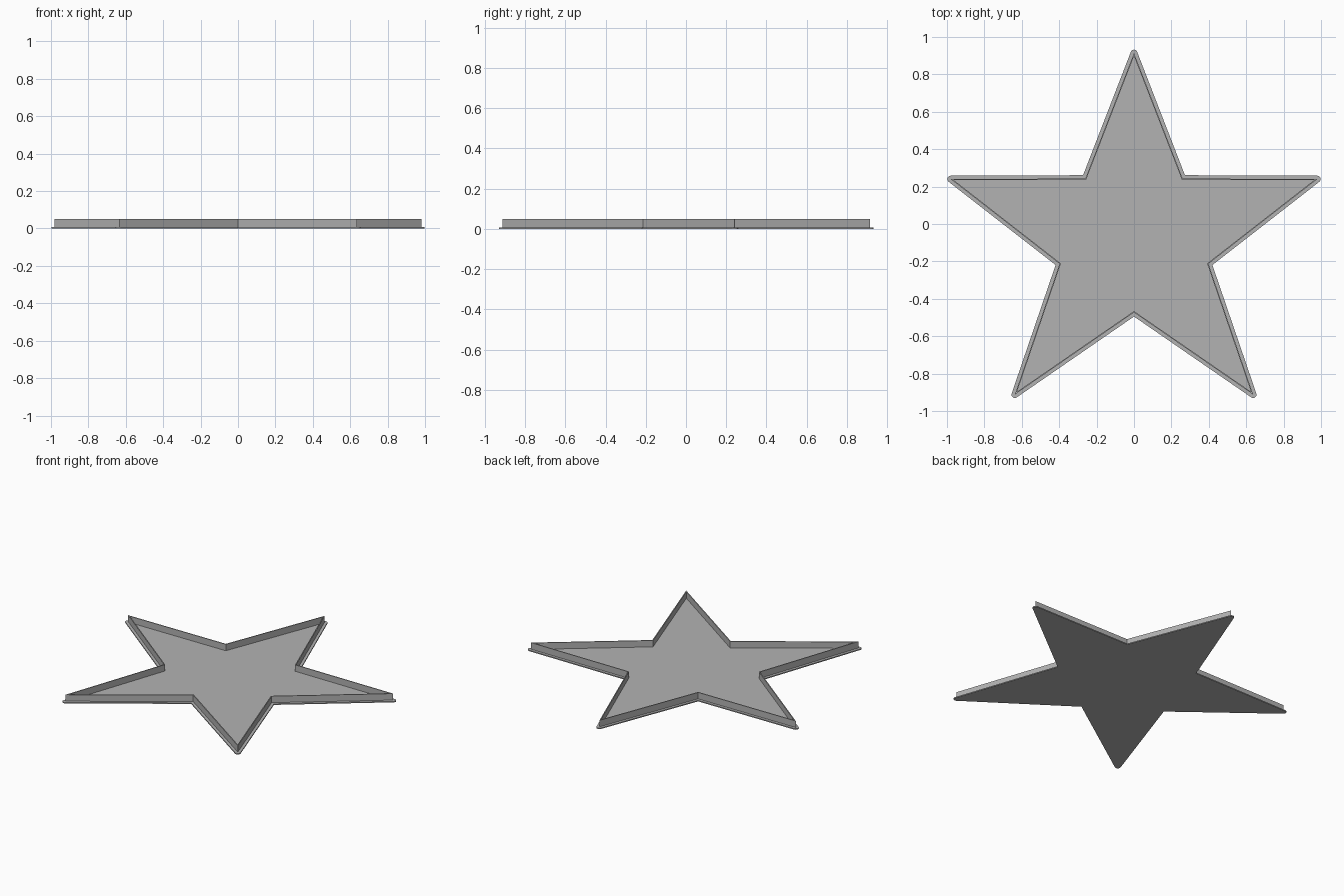
import bpy, bmesh, math
from mathutils import Vector

if "Cube" in bpy.data.objects:
    bpy.data.objects.remove(bpy.data.objects["Cube"])

FLANGE, WALL = 0.018, 0.006      # flange overhang, wall thickness
BASE_Z, TOP_Z = 0.007, 0.05

grey = bpy.data.materials.new("grey")
grey.diffuse_color = (0.45, 0.45, 0.45, 1)
grey.use_nodes = True
grey.node_tree.nodes["Principled BSDF"].inputs["Base Color"].default_value = grey.diffuse_color

# Star outline, counter-clockwise: right half from the top tip down, then mirrored
right = [(0.26, 0.243), (0.98, 0.24), (0.398, -0.213), (0.637, -0.912)]
half = [Vector(p) for p in right]
star = [Vector((0, 0.914))] + [Vector((-p.x, p.y)) for p in half] \
    + [Vector((0, -0.473))] + half[::-1]


def offset(points, d, round_steps=0):
    """Move a closed outline outward by d, optionally rounding the tips."""
    out = []
    for i, p in enumerate(points):
        a = (p - points[i - 1]).normalized()
        b = (points[(i + 1) % len(points)] - p).normalized()
        na, nb = Vector((a.y, -a.x)), Vector((b.y, -b.x))
        if round_steps and a.x * b.y - a.y * b.x > 0:
            start = math.atan2(na.y, na.x)
            sweep = a.angle(b)
            for k in range(round_steps + 1):
                t = start + sweep * k / round_steps
                out.append(p + d * Vector((math.cos(t), math.sin(t))))
        else:
            out.append(p + (na + nb) * d / (1 + na.dot(nb)))
    return out


def finish(name, bm):
    bmesh.ops.recalc_face_normals(bm, faces=bm.faces)
    mesh = bpy.data.meshes.new(name)
    bm.to_mesh(mesh)
    bm.free()
    mesh.materials.append(grey)
    bpy.context.collection.objects.link(bpy.data.objects.new(name, mesh))


def ring(bm, points, z):
    return [bm.verts.new((p.x, p.y, z)) for p in points]


def bridge(bm, a, b):
    for i in range(len(a)):
        j = (i + 1) % len(a)
        bm.faces.new((a[i], a[j], b[j], b[i]))


# Thin base plate with rounded tips
bm = bmesh.new()
outline = offset(star, FLANGE, 8)
low, high = ring(bm, outline, 0), ring(bm, outline, BASE_Z)
bridge(bm, low, high)
bm.faces.new(low[::-1])
bm.faces.new(high)
finish("base_plate", bm)

# Thin upright wall following the star, open at the top
bm = bmesh.new()
inner = offset(star, -WALL)
loops = [ring(bm, star, BASE_Z), ring(bm, star, TOP_Z),
         ring(bm, inner, TOP_Z), ring(bm, inner, BASE_Z)]
for a, b in zip(loops, loops[1:] + loops[:1]):
    bridge(bm, a, b)
finish("rim_wall", bm)
